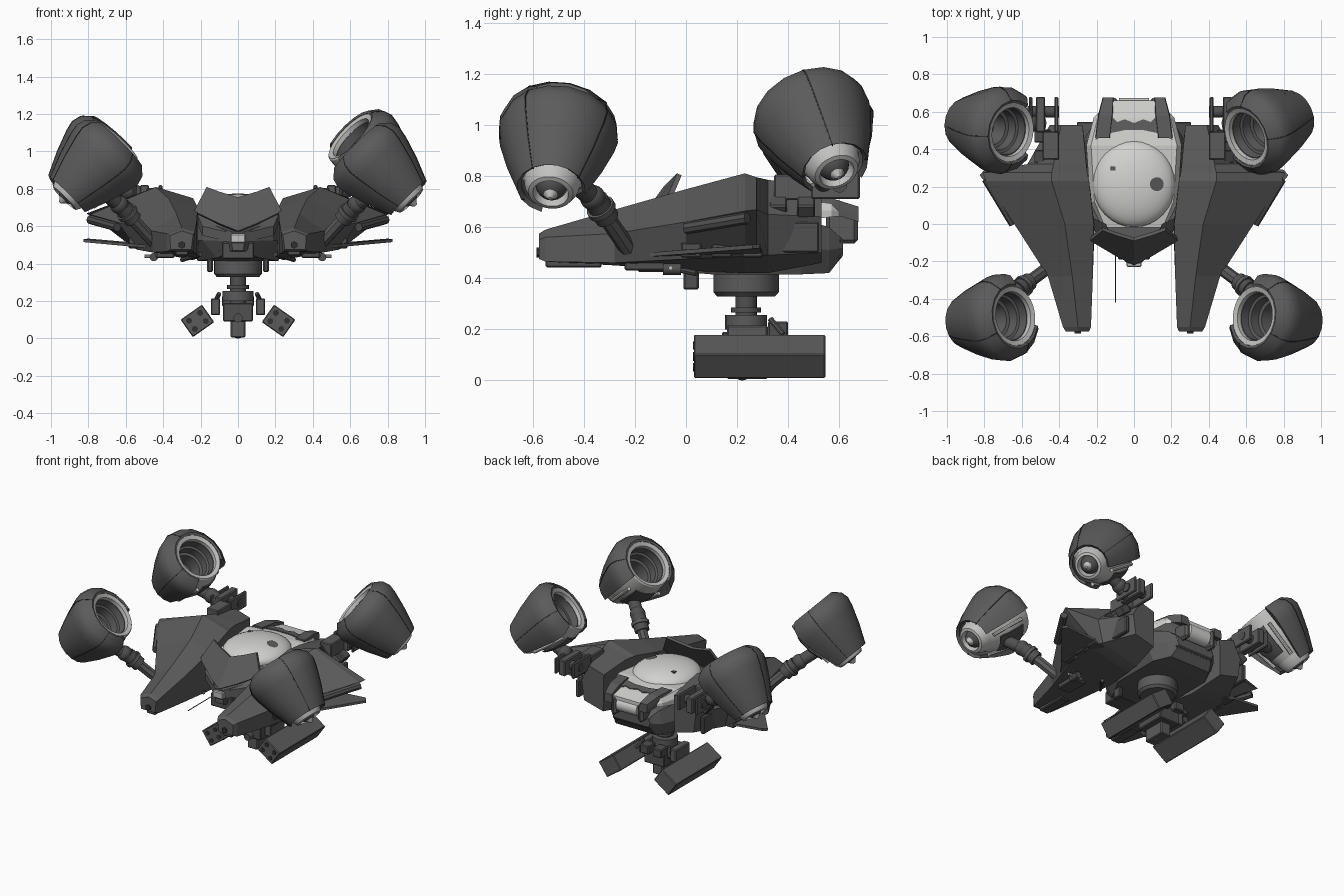
import bpy, bmesh
from math import sin, cos, radians
from mathutils import Vector, Matrix

if "Cube" in bpy.data.objects:
    bpy.data.objects.remove(bpy.data.objects["Cube"])


def material(name, r, g, b):
    m = bpy.data.materials.new(name)
    m.use_nodes = True
    m.diffuse_color = (r, g, b, 1)
    m.node_tree.nodes["Principled BSDF"].inputs["Base Color"].default_value = (r, g, b, 1)
    return m


HULL = material("hull grey", .105, .105, .105)
DARK = material("seam black", .03, .03, .03)
MECH = material("mechanism grey", .08, .08, .08)
WHITE = material("canopy white", .64, .64, .62)
SILVER = material("silver", .54, .54, .53)


def finish(name, bm, mat, mirror=False, smooth=True):
    bmesh.ops.recalc_face_normals(bm, faces=bm.faces)
    me = bpy.data.meshes.new(name)
    bm.to_mesh(me)
    bm.free()
    me.materials.append(mat)
    ob = bpy.data.objects.new(name, me)
    bpy.context.collection.objects.link(ob)
    if mirror:
        ob.modifiers.new("Mirror", 'MIRROR')
    if smooth:
        bpy.ops.object.select_all(action='DESELECT')
        ob.select_set(True)
        bpy.context.view_layer.objects.active = ob
        bpy.ops.object.shade_smooth_by_angle(angle=radians(32))


def skin(bm, rings, wrap=False):
    """Join rings of points with quads, then cap or wrap the ends."""
    rows = [[bm.verts.new(p) for p in ring] for ring in rings]
    n = len(rows[0])
    pairs = list(zip(rows, rows[1:])) + ([(rows[-1], rows[0])] if wrap else [])
    for a, b in pairs:
        for i in range(n):
            bm.faces.new((a[i], a[(i + 1) % n], b[(i + 1) % n], b[i]))
    if not wrap:
        bm.faces.new(rows[0])
        bm.faces.new(rows[-1])


def loft(name, rings, mat, mirror=False):
    bm = bmesh.new()
    skin(bm, rings)
    finish(name, bm, mat, mirror, False)


def box(name, loc, size, mat, mirror=False, tilt=0, bevel=.006):
    bm = bmesh.new()
    m = Matrix.Translation(loc) @ Matrix.Rotation(radians(tilt), 4, 'Y') @ Matrix.Diagonal((*size, 1))
    bmesh.ops.create_cube(bm, size=1, matrix=m)
    if bevel:
        bmesh.ops.bevel(bm, geom=bm.edges[:], offset=bevel, segments=1, affect='EDGES')
    finish(name, bm, mat, mirror, False)


def rod(name, a, b, r, mat, mirror=False, r2=None, sides=20):
    a, b = Vector(a), Vector(b)
    bm = bmesh.new()
    m = Matrix.Translation((a + b) / 2) @ (b - a).to_track_quat('Z', 'Y').to_matrix().to_4x4()
    bmesh.ops.create_cone(bm, cap_ends=True, segments=sides, radius1=r, radius2=r if r2 is None else r2,
                          depth=(b - a).length, matrix=m)
    finish(name, bm, mat, mirror)


def ball(name, loc, radii, mat):
    bm = bmesh.new()
    bmesh.ops.create_uvsphere(bm, u_segments=32, v_segments=16, radius=1,
                              matrix=Matrix.Translation(loc) @ Matrix.Diagonal((*radii, 1)))
    finish(name, bm, mat)


def revolve(name, profile, frame, mat, a0=0, a1=360, n=32):
    full = a1 - a0 >= 360
    bm = bmesh.new()
    rings = []
    for i in range(n if full else n + 1):
        t = radians(a0 + (a1 - a0) * i / n)
        rings.append([frame @ Vector((r * cos(t), r * sin(t), h)) for r, h in profile])
    skin(bm, rings, full)
    finish(name, bm, mat)


# Thruster pods: open armoured shell round a light duct with a recessed hub
SHELL = [(.135, -.215), (.188, -.085), (.226, .035), (.236, .09), (.222, .138), (.175, .18), (.16, .175), (.18, 0),
         (.12, -.2)]
DUCT = [(.11, -.17), (.165, -.05), (.178, .06), (.165, .165), (.158, .173), (.132, .165), (.128, .1), (.1, -.15)]
LINER = [(.133, .14), (.126, .14), (.123, .09), (.108, .085), (.106, .03), (.088, .025), (.08, -.06), (.02, -.06),
         (.02, -.1), (.11, -.1)]
HUB = [(.115, -.15), (.106, -.2), (.088, -.235), (.07, -.24), (.062, -.2), (.062, -.15)]
GAP_PLATE = [(.15, -.12), (.177, -.04), (.186, .05), (.182, .09), (.15, .09)]


def pod(tag, centre, axis, arm):
    c, z = Vector(centre), Vector(axis).normalized()
    x = Vector(arm) - c
    x = (x - z * x.dot(z)).normalized()
    y = z.cross(x)
    f = Matrix.Translation(c) @ Matrix((x, y, z)).transposed().to_4x4()
    revolve(tag + "_shell", SHELL, f, HULL, 50, 310, 12)
    revolve(tag + "_duct", DUCT, f, SILVER)
    revolve(tag + "_liner", LINER, f, HULL)
    revolve(tag + "_gap_plate", GAP_PLATE, f, MECH, -24, 24, 4)
    seam = [(r + .0015, h) for r, h in SHELL[:6]] + [(r - .01, h) for r, h in SHELL[5::-1]]
    for a in (92, 180, 268):
        revolve(tag + "_seam", seam, f, DARK, a - .8, a + .8, 1)
    revolve(tag + "_hub_ring", HUB, f, SILVER)
    ball(tag + "_hub", f @ Vector((0, 0, -.19)), (.062,) * 3, MECH)
    rod(tag + "_hub_cone", f @ Vector((0, 0, -.235)), f @ Vector((0, 0, -.268)), .036, SILVER, r2=.008)
    # Light frame across the open side and the mount to the arm
    for a in (-37, 37):
        t = radians(a)
        rod(tag + "_frame", f @ Vector((.19 * cos(t), .19 * sin(t), .08)),
            f @ Vector((.14 * cos(t), .14 * sin(t), -.16)), .012, WHITE, sides=8)
    rod(tag + "_mount", f @ Vector((.1, 0, -.06)), arm, .04, MECH)
    ball(tag + "_knuckle", arm, (.05,) * 3, MECH)


pod("left_front_pod", (.762, -.508, .9), (-.7, .09, .7), (.635, -.365, .715))
pod("right_front_pod", (-.762, -.508, .915), (.7, .09, .7), (-.635, -.365, .715))
pod("left_rear_pod", (.718, .518, .968), (-.69, -.3, .65), (.575, .54, .8))
pod("right_rear_pod", (-.77, .513, .94), (.66, -.13, .73), (-.585, .54, .79))

# Front arms
rod("front_arm", (.4, -.19, .46), (.61, -.345, .69), .034, HULL, True, sides=8)
rod("front_arm_sleeve", (.56, -.308, .635), (.62, -.352, .705), .048, MECH, True)
rod("front_arm_collar", (.585, -.327, .664), (.598, -.337, .679), .058, HULL, True)
box("front_arm_root", (.39, -.16, .46), (.1, .16, .06), MECH, True)

# Rear brackets and arms
box("rear_bracket_block", (.445, .42, .755), (.09, .15, .1), HULL, True)
for x, w in ((.415, .022), (.5, .05), (.553, .018)):
    box("rear_bracket_plate", (x, .585, .765), (w, .19, .11), HULL, True)
rod("rear_bracket_pin", (.4, .6, .765), (.57, .6, .765), .03, MECH, True)
rod("rear_arm", (.49, .535, .745), (.575, .54, .795), .042, MECH, True)

# Side hulls: inner bottom, inner top, ridge, wing edge, outer bottom at each station
stations = [
    (-.575, (.25, .475), (.24, .555), (.3, .575), (.365, .55), (.36, .475)),
    (-.55, (.24, .465), (.23, .57), (.3, .59), (.38, .56), (.378, .465)),
    (-.28, (.22, .45), (.22, .63), (.33, .668), (.46, .575), (.455, .46)),
    (0, (.21, .43), (.215, .7), (.37, .748), (.64, .62), (.54, .475)),
    (.23, (.24, .42), (.24, .75), (.44, .81), (.79, .663), (.56, .485)),
    (.275, (.25, .42), (.25, .75), (.44, .795), (.81, .668), (.55, .49)),
    (.32, (.25, .42), (.255, .75), (.43, .785), (.57, .65), (.53, .49)),
    (.53, (.28, .46), (.275, .72), (.39, .755), (.45, .64), (.43, .5))]
loft("side_hull", [[(x, y, z) for x, z in pts] for y, *pts in stations], HULL, True)

# Thin lower wings, wing edge rails and side equipment
loft("lower_wing", [[(x, y, z + d) for x, y, z in
                     ((.36, -.24, .475), (.45, -.2, .48), (.825, .26, .515), (.8, .29, .518), (.36, .3, .48))]
                    for d in (0, .016)], HULL, True)
rod("wing_rail", (.645, 0, .595), (.79, .24, .635), .024, MECH, True, sides=8)
box("side_panel", (.49, .41, .56), (.03, .22, .12), MECH, True)
for y in (.02, .14, .26):
    box("side_module", (.54, y, .51), (.09, .08, .06), MECH, True)
for y in (.36, .47):
    box("rear_slope_module", (.49, y, .68), (.07, .07, .06), MECH, True, tilt=38)
rod("side_lamp", (.45, -.09, .435), (.45, -.02, .435), .022, MECH, True)
rod("lamp_rail", (.39, -.06, .44), (.5, -.06, .44), .009, SILVER, True, sides=8)
rod("nose_vent", (.3, -.585, .5), (.3, -.54, .5), .02, DARK, True, sides=6)
box("nose_skid", (.3, -.44, .457), (.07, .22, .03), MECH, True)


# Central body: dark keel and light upper deck
def section(y, w, low, high, taper, x=0):
    return [(x - w * taper, y, low), (x + w * taper, y, low), (x + w, y, (low + high) / 2), (x + w * .9, y, high),
            (x - w * .9, y, high), (x - w, y, (low + high) / 2)]


loft("keel", [section(*p) for p in ((-.21, .035, .47, .57, .8), (-.08, .19, .43, .62, .6), (.1, .27, .415, .62, .8),
                                    (.45, .27, .415, .63, .8), (.56, .2, .42, .6, .8), (.615, .15, .49, .55, .9))], HULL)
loft("deck", [section(*p) for p in ((-.02, .17, .55, .66, 1), (.12, .235, .58, .69, 1), (.42, .255, .62, .71, 1),
                                    (.57, .215, .64, .69, 1), (.66, .125, .645, .67, 1))], WHITE)
ball("canopy_dome", (0, .215, .69), (.22, .232, .085), WHITE)
bm = bmesh.new()
bmesh.ops.create_circle(bm, cap_ends=True, segments=24, radius=.037)
for v in bm.verts:
    x, y = v.co.x + .122, v.co.y + .213
    v.co = (x, y, .694 + .085 * max(0, 1 - (x / .22) ** 2 - ((y - .215) / .232) ** 2) ** .5)
finish("dome_spot", bm, HULL)
box("dome_mark", (-.112, .297, .757), (.026, .022, .009), HULL, bevel=0)

# Jagged dark band, rails and roll at the tail
lower = [(-.205, .45), (-.13, .485), (-.05, .502), (.05, .502), (.13, .485), (.205, .45)]
upper = [(.19, .56), (.12, .575), (.09, .545), (.05, .56), (0, .54), (-.05, .56), (-.09, .545), (-.12, .575), (-.19, .56)]
loft("tail_band", [[(x, y, .717 - (y - .42) * .14 + d) for x, y in lower + upper] for d in (-.014, 0)], HULL)
loft("tail_rail", [section(*p) for p in ((.46, .04, .68, .716, 1, .168), (.58, .04, .65, .71, 1, .153),
                                         (.675, .03, .62, .68, 1, .138))], HULL, True)
rod("tail_roll", (-.08, .62, .61), (.08, .62, .61), .054, WHITE)
box("tail_roll_bracket", (.105, .61, .6), (.04, .125, .13), HULL, True, bevel=.015)
box("tail_step", (0, .55, .515), (.3, .12, .08), MECH)

# Pointed visor in front of the canopy
loft("visor", [[(x, y + d, z - d * .4) for x, y, z in
                ((0, -.22, .575), (.1, -.17, .615), (.235, -.09, .68), (.168, -.035, .81), (.1, -.06, .785), (0, -.09, .755))]
               for d in (0, .018)], HULL, True)
loft("visor_cheek", [[(x, y, z - d) for x, y, z in ((.06, -.19, .57), (.19, -.1, .6), (.235, .04, .7), (.15, 0, .69))]
                     for d in (0, .05)], HULL, True)
box("chin_sensor", (0, -.2, .535), (.08, .06, .05), SILVER)
box("chin_block", (0, -.12, .47), (.17, .14, .09), MECH)
box("belly_sensor", (.15, .02, .39), (.03, .06, .07), MECH, True)
rod("antenna", (-.1, -.12, .47), (-.1, -.42, .47), .003, MECH, sides=6)
rod("belly_pipe", (.2, -.1, .45), (.3, .04, .42), .012, MECH, True, sides=8)

# Turret under the belly
rod("turret_drum", (0, .235, .345), (0, .235, .43), .128, HULL, sides=32)
rod("turret_drum_lip", (0, .235, .328), (0, .235, .345), .112, HULL, r2=.128, sides=32)
rod("turret_neck", (0, .235, .16), (0, .235, .33), .042, MECH)
rod("turret_collar", (0, .235, .2), (0, .235, .255), .082, HULL)
rod("turret_collar_top", (0, .235, .265), (0, .235, .285), .058, MECH)
box("turret_core", (0, .25, .14), (.16, .22, .1), MECH)
box("turret_rear_module", (.05, .36, .2), (.07, .08, .06), MECH, True)
box("turret_bracket", (.12, .24, .17), (.05, .16, .09), HULL, True)
rod("turret_cable", (.1, .33, .24), (.13, .38, .18), .012, MECH, True, sides=8)
box("gun_body", (0, .24, .08), (.078, .16, .15), HULL)
rod("gun_barrel", (0, .1, .11), (0, .2, .11), .024, MECH)
ball("gun_sensor", (0, .22, .035), (.035, .035, .035), MECH)

# Tilted rocket boxes with round tubes in their ends
box("rocket_box", (.217, .288, .094), (.14, .515, .114), HULL, True, tilt=35, bevel=.005)
turn = Matrix.Rotation(radians(35), 3, 'Y')
for u in (-.036, .036):
    for w in (-.027, .027):
        p = Vector((.217, 0, .094)) + turn @ Vector((u, 0, w))
        rod("rocket_tube", (p.x, .027, p.z), (p.x, .04, p.z), .016, DARK, True, sides=12)
